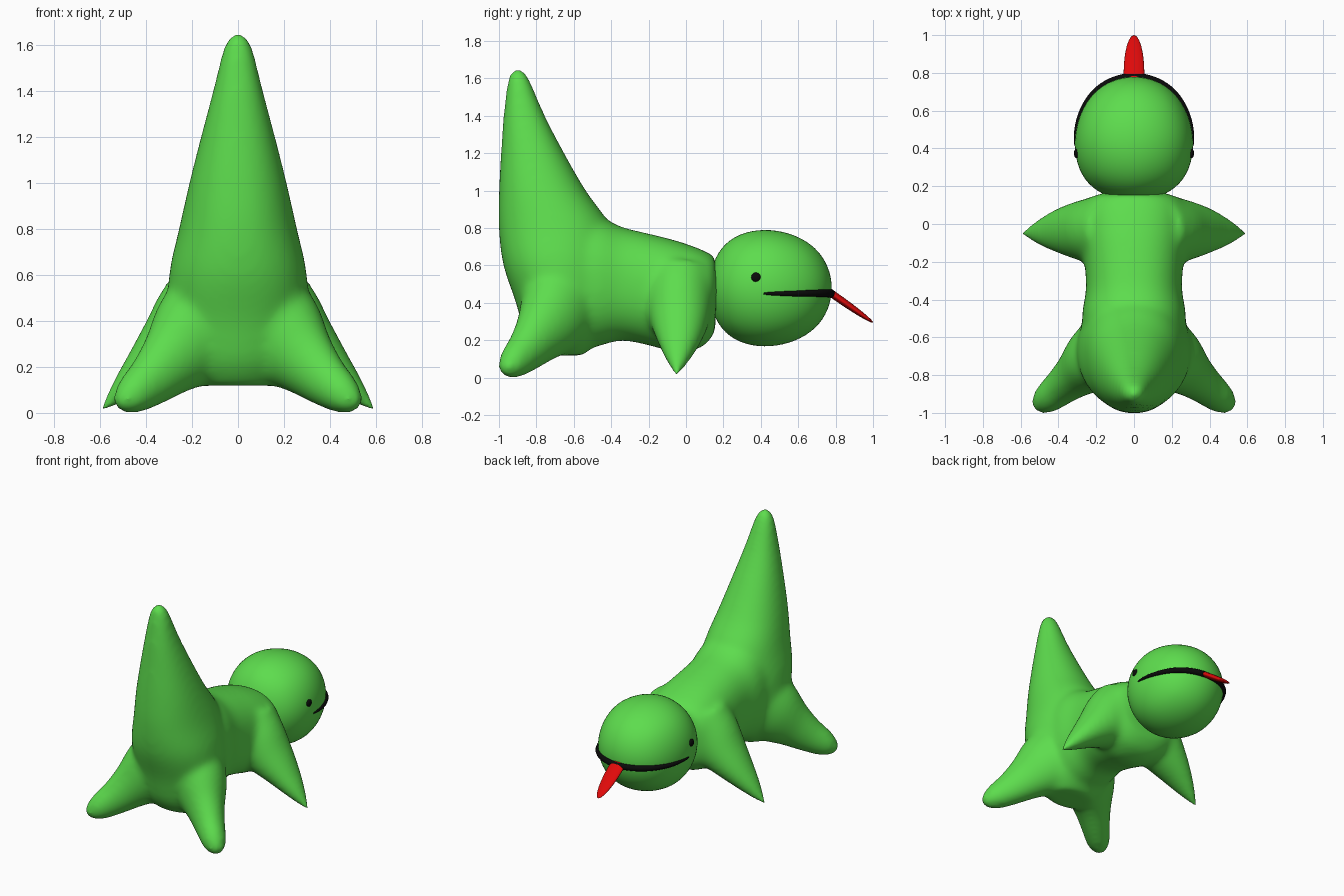
import bpy, bmesh
from math import sin, cos, pi, radians
from mathutils import Vector

cube = bpy.data.objects.get("Cube")
if cube:
    bpy.data.objects.remove(cube, do_unlink=True)


def material(name, rgb):
    m = bpy.data.materials.new(name)
    m.use_nodes = True
    color = (*rgb, 1)
    m.diffuse_color = color
    bsdf = next(n for n in m.node_tree.nodes if n.type == 'BSDF_PRINCIPLED')
    bsdf.inputs["Base Color"].default_value = color
    bsdf.inputs["Roughness"].default_value = 0.6
    return m


green = material("leaf green", (0.11, 0.72, 0.075))
black = material("black", (0.003, 0.003, 0.003))
red = material("tongue red", (0.74, 0.003, 0.003))


def add_object(name, bm, mat):
    bmesh.ops.recalc_face_normals(bm, faces=bm.faces)
    for f in bm.faces:
        f.smooth = True
    mesh = bpy.data.meshes.new(name)
    bm.to_mesh(mesh)
    bm.free()
    mesh.materials.append(mat)
    obj = bpy.data.objects.new(name, mesh)
    bpy.context.collection.objects.link(obj)
    return obj


def resample(rows, steps=5):
    """Smooth spline through the station rows."""
    out = []
    for i in range(len(rows) - 1):
        a, b = rows[max(i - 1, 0)], rows[i]
        c, d = rows[i + 1], rows[min(i + 2, len(rows) - 1)]
        for k in range(steps):
            t = k / steps
            out.append([q + t * ((r - p) / 2 + t * (p - 2.5 * q + 2 * r - s / 2
                        + t * (s - p + 3 * (q - r)) / 2))
                        for p, q, r, s in zip(a, b, c, d)])
    return out + [list(rows[-1])]


def loft(bm, rows, u, v, power=2.0, sides=32):
    """Skin rounded sections; each row is centre x, y, z, then half sizes along u and v."""
    rings = []
    for x, y, z, ru, rv in resample(rows):
        ring = []
        for k in range(sides):
            a = 2 * pi * k / sides
            c, s = cos(a), sin(a)
            n = (abs(c) ** power + abs(s) ** power) ** (-1 / power)
            ring.append(bm.verts.new(Vector((x, y, z)) + u * (ru * n * c) + v * (rv * n * s)))
        rings.append(ring)
    for r0, r1 in zip(rings, rings[1:]):
        for k in range(sides):
            j = (k + 1) % sides
            bm.faces.new((r0[k], r0[j], r1[j], r1[k]))
    bm.faces.new(rings[0])
    bm.faces.new(rings[-1])


X, Y, Z = Vector((1, 0, 0)), Vector((0, 1, 0)), Vector((0, 0, 1))
bm = bmesh.new()

# Trunk: y, bottom, top, half width
trunk = [(-0.75, 0.125, 0.9, 0.25), (-0.5, 0.16, 0.875, 0.275), (-0.35, 0.197, 0.808, 0.255),
         (-0.2, 0.172, 0.77, 0.262), (-0.05, 0.135, 0.732, 0.28), (0.07, 0.155, 0.69, 0.28),
         (0.13, 0.205, 0.662, 0.25), (0.158, 0.255, 0.645, 0.19)]
loft(bm, [(0, y, (lo + hi) / 2, w, (hi - lo) / 2) for y, lo, hi, w in trunk], X, Z, 2.3)

# Upright tail and rump: z, back, front, half width
tail = [(1.655, -0.905, -0.895, 0.005), (1.635, -0.937, -0.858, 0.038), (1.58, -0.955, -0.83, 0.066),
        (1.4, -0.977, -0.753, 0.11), (1.2, -0.99, -0.65, 0.162), (1.0, -1.001, -0.535, 0.212),
        (0.8, -1.002, -0.4, 0.257), (0.6, -0.977, -0.38, 0.3), (0.4, -0.91, -0.4, 0.295),
        (0.22, -0.86, -0.45, 0.24), (0.118, -0.79, -0.55, 0.16)]
loft(bm, [(0, (b + f) / 2, z, w, (f - b) / 2) for z, b, f, w in tail], X, Y, 2.15)

# Pointed forelegs and rounded hind legs, mirrored
foreleg = [(0.08, -0.03, 0.46, 0.215, 0.25), (0.2, -0.035, 0.38, 0.182, 0.2),
           (0.3, -0.034, 0.29, 0.154, 0.148), (0.4, -0.036, 0.2, 0.118, 0.1),
           (0.5, -0.043, 0.105, 0.07, 0.057), (0.601, -0.05, 0.003, 0.01, 0.01)]
hind_leg = [(0.06, -0.64, 0.44, 0.23, 0.26), (0.2, -0.72, 0.325, 0.18, 0.22),
            (0.3, -0.795, 0.22, 0.127, 0.156), (0.38, -0.86, 0.14, 0.1, 0.118),
            (0.45, -0.918, 0.083, 0.084, 0.092), (0.485, -0.948, 0.055, 0.068, 0.068),
            (0.515, -0.973, 0.033, 0.037, 0.037), (0.522, -0.979, 0.03, 0.01, 0.01)]
for s in (1, -1):
    flip = lambda rows: [(s * r[0], *r[1:]) for r in rows]
    loft(bm, flip(foreleg), Y, Vector((s * 0.68, 0, 0.73)))
    loft(bm, flip(hind_leg), Vector((s * 0.674, 0.739, 0)), Vector((s * 0.4, -0.37, 0.84)))

# Fuse the parts into one soft skin
body = add_object("body", bm, green)
fuse = body.modifiers.new("fuse", 'REMESH')
fuse.mode = 'VOXEL'
fuse.voxel_size = 0.015
fuse.use_smooth_shade = True
soften = body.modifiers.new("soften", 'SMOOTH')
soften.factor = 0.5
soften.iterations = 34

# Head: rounded cube, fuller and flatter at the neck
bm = bmesh.new()
bmesh.ops.create_cube(bm, size=2)
for v in bm.verts:
    k = 1.15 if v.co.y < 0 else 0.9
    v.co = (v.co.x * 0.362 * k, v.co.y * 0.39 + 0.4515, v.co.z * 0.36 * k + 0.478)
head = add_object("head", bm, green)
sub = head.modifiers.new("round", 'SUBSURF')
sub.levels = sub.render_levels = 4
bpy.context.view_layer.objects.active = head
head.select_set(True)
bpy.ops.object.modifier_apply(modifier=sub.name)


def on_head(x, y, z):
    return head.closest_point_on_mesh(Vector((x, y, z)))[1]


# Mouth: tapered line wrapped around the head
curve = bpy.data.curves.new("mouth", 'CURVE')
curve.dimensions = '3D'
curve.bevel_depth = 0.022
curve.bevel_resolution = 3
curve.use_fill_caps = True
line = curve.splines.new('POLY')
count = 41
line.points.add(count - 1)
for i, p in enumerate(line.points):
    t = i / (count - 1)
    a = -0.1 + t * (pi + 0.2)
    p.co = (*on_head(0.33 * cos(a), 0.4475 + 0.35 * sin(a), 0.448), 1)
    p.radius = 0.2 + 0.8 * sin(pi * t) ** 0.6
curve.materials.append(black)
mouth = bpy.data.objects.new("mouth", curve)
bpy.context.collection.objects.link(mouth)


def ball(name, mat, location, scale, tilt=0):
    bm = bmesh.new()
    bmesh.ops.create_uvsphere(bm, u_segments=24, v_segments=16, radius=1)
    obj = add_object(name, bm, mat)
    obj.location, obj.scale = location, scale
    obj.rotation_euler.x = tilt


# Eyes and tongue
for s, side in ((1, "left"), (-1, "right")):
    ball(side + "_eye", black, on_head(s * 0.33, 0.37, 0.54), (0.014, 0.025, 0.025))
ball("tongue", red, (0, 0.797, 0.436), (0.055, 0.248, 0.02), radians(-35))
